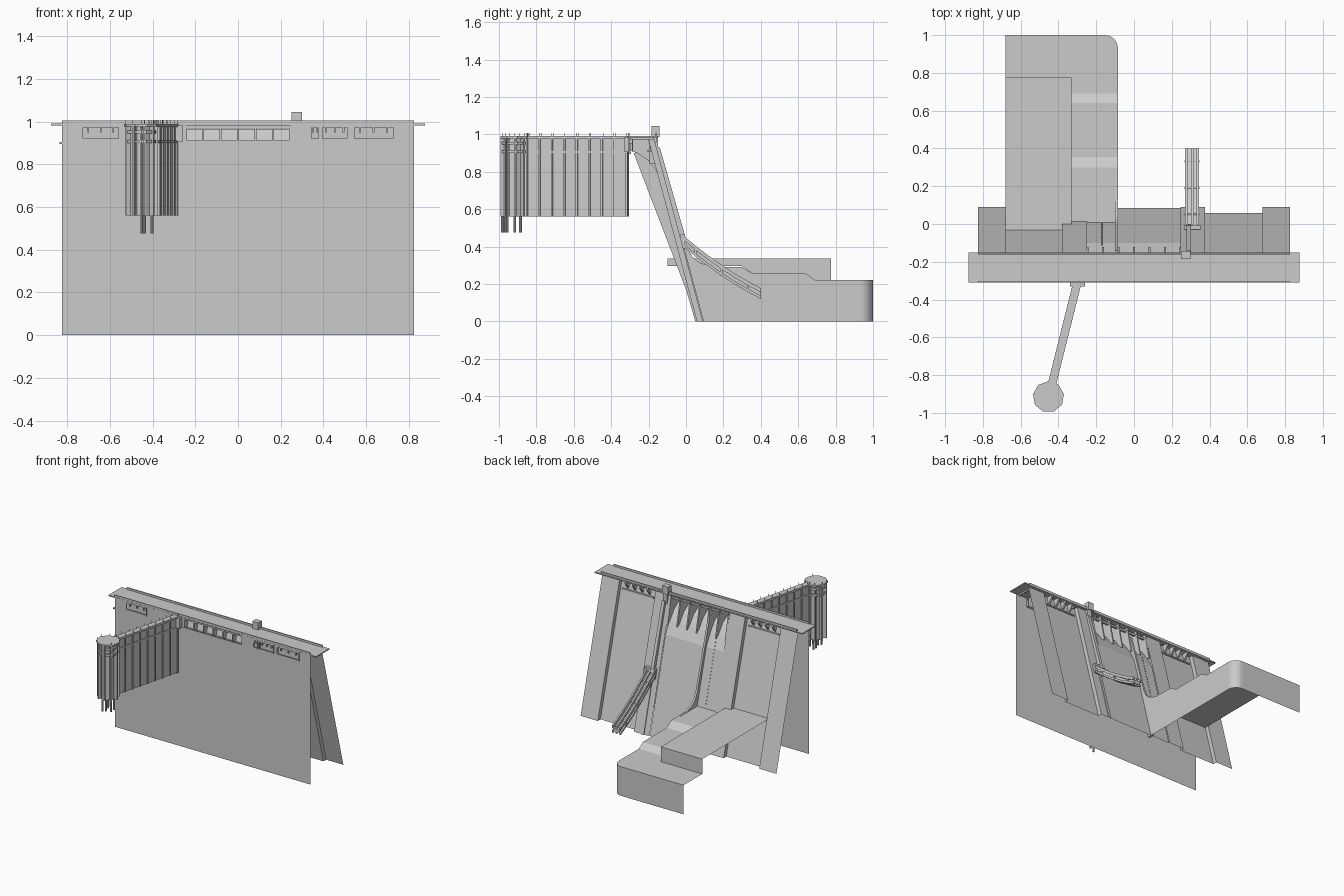
import bpy, math
from mathutils import Vector, Matrix


def mesh(name, verts, faces):
    m = bpy.data.meshes.new(name)
    m.from_pydata([tuple(v) for v in verts], [], faces)
    m.validate()
    o = bpy.data.objects.new(name, m)
    bpy.context.collection.objects.link(o)
    return o


BOX = [(0, 1, 3, 2), (4, 6, 7, 5), (0, 4, 5, 1), (2, 3, 7, 6), (0, 2, 6, 4), (1, 5, 7, 3)]


def boxes(name, items, mat=None):
    """Many boxes in one object, each (x0, x1, y0, y1, z0, z1)."""
    v, f = [], []
    for b in items:
        n = len(v)
        for x in b[0:2]:
            for y in b[2:4]:
                for z in b[4:6]:
                    p = Vector((x, y, z))
                    v.append(mat @ p if mat else p)
        f += [tuple(i + n for i in q) for q in BOX]
    return mesh(name, v, f)


def sheet(name, prof, x0, x1):
    """Open sheet: a (y, z) profile swept from x0 to x1."""
    v = [(x, y, z) for y, z in prof for x in (x0, x1)]
    return mesh(name, v, [(2*i, 2*i+1, 2*i+3, 2*i+2) for i in range(len(prof) - 1)])


def slab(name, prof, x0, x1):
    """Closed solid: a (y, z) polygon extruded from x0 to x1."""
    n = len(prof)
    v = [(x, y, z) for x in (x0, x1) for y, z in prof]
    f = [tuple(range(n)), tuple(range(2*n - 1, n - 1, -1))]
    f += [(i, i + n, (i+1) % n + n, (i+1) % n) for i in range(n)]
    return mesh(name, v, f)


def face_y(z, toe=0.09):
    return toe - 0.267 * z


# Upstream wall with gate and gallery openings
openings = [(-0.73, -0.555), (-0.245, 0.245), (0.34, 0.382), (0.39, 0.515), (0.54, 0.73)]
xs = sorted([-0.825, 0.825] + [x for o in openings for x in o])
zs = [0, 0.912, 0.985]
v = [(x, -0.305, z) for x in xs for z in zs]
f = []
for i in range(len(xs) - 1):
    for k in range(2):
        if k == 1 and (xs[i], xs[i+1]) in openings:
            continue
        a = i*3 + k
        f.append((a, a+3, a+4, a+1))
mesh("upstream_wall", v, f)

# Gallery windows: back plates, frames and hanging brackets
frames, fins = [], []
for a, b in openings:
    if a == -0.245:
        continue
    frames += [(a, b, -0.288, -0.284, 0.91, 0.985), (a, b, -0.309, -0.302, 0.912, 0.922),
               (a, b, -0.309, -0.302, 0.973, 0.985),
               (a, a+0.005, -0.309, -0.302, 0.915, 0.98), (b-0.005, b, -0.309, -0.302, 0.915, 0.98)]
    n = 3 if b - a > 0.1 else 2
    for i in range(n):
        x = a + (b - a)*(i + 0.5)/n
        fins.append((x-0.004, x+0.004, -0.306, -0.29, 0.95, 0.985))
boxes("gallery_frames", frames)
boxes("gallery_brackets", fins)

# Downstream face: alternating raised and recessed panels
for a, b in ((-0.825, -0.68), (-0.38, -0.25), (0.245, 0.375), (0.68, 0.825)):
    sheet("raised_panel", [(face_y(0), 0), (face_y(0.985), 0.985)], a, b)
for a, b in ((-0.68, -0.38), (0.375, 0.68)):
    sheet("recessed_panel", [(0.058, 0), (face_y(0.985, 0.058), 0.985)], a, b)
    for x in (a, b):
        mesh("recess_side", [(x, 0.058, 0), (x, 0.09, 0), (x, face_y(0.985), 0.985),
                             (x, face_y(0.985, 0.058), 0.985)], [(0, 1, 2, 3)])
    w = (b - a) / 5
    for i in range(1, 5):   # brackets under the deck on the back
        slab("downstream_bracket", [(-0.205, 0.985), (-0.155, 0.985), (-0.155, 0.965), (-0.19, 0.92)],
             a + w*i - 0.006, a + w*i + 0.006)
    boxes("downstream_ledge", [(a + 0.02, b - 0.02, -0.205, -0.175, 0.905, 0.915)])

# Spillway bed, side walls and pointed piers
sheet("spillway_bed", [(-0.303, 0.912), (-0.26, 0.9), (-0.20, 0.86), (-0.15, 0.79),
                       (face_y(0.7, 0.085), 0.7), (0.085, 0)], -0.25, 0.245)
pier = [(-0.30, 0.985), (-0.165, 0.985), (-0.15, 0.9), (-0.122, 0.77), (-0.15, 0.79), (-0.20, 0.86),
        (-0.26, 0.9), (-0.30, 0.912)]
for i in range(7):
    x = -0.245 + 0.49*i/6
    slab("gate_pier", pier, x - 0.005, x + 0.005)
for i in range(6):
    x = -0.24 + 0.49*i/6
    slab("spillway_gate", [(-0.27, 0.90), (-0.265, 0.90), (-0.245, 0.965), (-0.25, 0.965)], x, x + 0.072)
boxes("gate_beam", [(-0.245, 0.245, -0.3, -0.285, 0.968, 0.985), (-0.245, 0.245, -0.19, -0.175, 0.95, 0.965)])

# Inner web and training wall along the spillway edge
slab("training_wall", [(-0.28, 0.9), (-0.14, 0.9), (0.005, 0.40), (0.03, 0.35), (0.07, 0.315), (0.13, 0.295),
                       (0.24, 0.29), (0.24, 0.2), (0.09, 0), (0.05, 0), (0.0, 0.17)], -0.1, -0.085)
boxes("face_markers", [(-0.172, -0.168, face_y(z, 0.085), face_y(z, 0.085) + 0.006, z, z + 0.006)
                       for z in [0.32 + 0.025*i for i in range(18)]])

# Crest deck, parapets and side marker
boxes("crest_deck", [(-0.875, 0.875, -0.31, -0.15, 0.983, 0.991)])
boxes("parapet", [(-0.825, 0.825, -0.162, -0.154, 0.99, 1.006), (-0.825, 0.825, -0.309, -0.303, 0.99, 1.006)])
boxes("deck_joists", [(x - 0.004, x + 0.004, -0.3, -0.17, 0.972, 0.985)
                      for x in [-0.8 + 0.1*i for i in range(17)]])
boxes("side_marker", [(-0.835, -0.825, -0.31, -0.295, 0.895, 0.905)])

# Powerhouse: stepped open shell with one rounded corner, and upper hall
sheet("powerhouse_low_roof", [(-0.03, 0.29), (0.3, 0.29), (0.355, 0.255), (0.64, 0.255), (0.69, 0.222), (0.78, 0.222)],
      -0.33, -0.085)
corner = [(-0.155 + 0.07*math.cos(t), 0.93 + 0.07*math.sin(t)) for t in [math.pi/2*i/6 for i in range(7)]]
plan = [(-0.085, 0.69)] + corner + [(-0.68, 1.0)]
v = [(x, y, z) for x, y in plan for z in (0, 0.222)]
mesh("powerhouse_outer_wall", v, [(2*i, 2*i+2, 2*i+3, 2*i+1) for i in range(len(plan) - 1)])
roof = [(-0.68, 0.775), (-0.085, 0.775)] + corner + [(-0.68, 1.0)]
mesh("powerhouse_end_roof", [(x, y, 0.222) for x, y in roof], [tuple(range(len(roof)))])
side = [(0.09, 0), (0.69, 0), (0.69, 0.222), (0.64, 0.255), (0.355, 0.255), (0.3, 0.29), (0.01, 0.29)]
mesh("powerhouse_side_wall", [(-0.085, y, z) for y, z in side], [tuple(range(len(side)))])
sheet("upper_hall_roof", [(-0.1, 0.295), (-0.1, 0.335), (0.775, 0.335), (0.775, 0.222)], -0.68, -0.33)
mesh("upper_hall_side", [(-0.33, -0.1, 0.335), (-0.33, 0.775, 0.335), (-0.33, 0.775, 0.222), (-0.33, 0.69, 0.222),
                         (-0.33, 0.64, 0.255), (-0.33, 0.355, 0.255), (-0.33, 0.3, 0.295), (-0.33, -0.1, 0.295)],
     [tuple(range(8))])

# Lift shaft on the crest, track down the face and discharge chute
boxes("lift_shaft", [(0.25, 0.30, -0.185, -0.142, 0.985, 1.045), (0.265, 0.30, -0.195, -0.15, 0.84, 0.985)])
slab("face_track", [(-0.16, 0.93), (-0.14, 0.93), (0.0, 0.44), (-0.03, 0.44)], 0.278, 0.302)
slab("face_rib", [(face_y(0.45), 0.45), (face_y(0.45) + 0.006, 0.45), (0.096, 0), (0.09, 0)], 0.29, 0.31)
pts = [(-0.02 + 0.42*t, 0.455 - 0.36*t + 0.075*t*t) for t in [i/6 for i in range(7)]]


def strip(lo, hi):
    return [(y, z + hi) for y, z in pts] + [(y, z + lo) for y, z in reversed(pts)]


for x in (0.276, 0.308, 0.338):
    slab("chute_rail_upper", strip(-0.015, 0.008), x - 0.006, x + 0.006)
    slab("chute_rail_lower", strip(-0.05, -0.033), x - 0.006, x + 0.006)
slab("chute_bed", strip(-0.036, -0.014), 0.282, 0.332)
boxes("chute_head", [(0.265, 0.352, -0.03, -0.005, 0.39, 0.465)])
boxes("chute_clamps", [(0.268, 0.346, y - 0.005, y + 0.005, z - 0.05, z - 0.012) for y, z in pts[1::2]])

# Footbridge with ribbed curtain wall leading to the intake tower
start, end = Vector((-0.30, -0.31, 0)), Vector((-0.435, -0.85, 0))
d = end - start
L = d.length
M = Matrix.Translation(start) @ Matrix.Rotation(math.atan2(d.y, d.x), 4, 'Z')
boxes("bridge_deck", [(0, L, -0.022, 0.022, 0.975, 0.99)], M)
boxes("bridge_curtain", [(0, L, -0.012, 0.012, 0.56, 0.975)], M)
ribs, posts = [], []
for i in range(9):
    u = 0.004 + (L - 0.008)*i/8
    ribs.append((u - 0.005, u + 0.005, -0.02, 0.02, 0.56, 0.975))
    posts += [(u - 0.001, u + 0.001, s*0.02 - 0.001, s*0.02 + 0.001, 0.99, 1.007) for s in (-1, 1)]
boxes("bridge_ribs", ribs, M)
boxes("bridge_beams", [(0, L, -0.018, 0.018, 0.9, 0.912)], M)
boxes("bridge_rail_posts", posts, M)
boxes("bridge_landing", [(-0.34, -0.26, -0.33, -0.30, 0.905, 0.985)])


def prism(name, n, r, z0, z1, c):
    bpy.ops.mesh.primitive_cylinder_add(vertices=n, radius=r, depth=z1 - z0, location=(c[0], c[1], (z0 + z1)/2))
    bpy.context.object.name = name


# Intake tower: core, ring beams, fins and long columns
c = (-0.453, -0.915)
prism("tower_cap", 9, 0.083, 0.978, 0.99, c)
prism("tower_core", 9, 0.058, 0.56, 0.978, c)
for z in (0.9, 0.945):
    prism("tower_ring", 9, 0.074, z, z + 0.014, c)
fins, rails = [], []
for i in range(9):
    R = Matrix.Translation((c[0], c[1], 0)) @ Matrix.Rotation(2*math.pi*i/9, 4, 'Z')
    boxes("tower_fin", [(0.05, 0.078, -0.005, 0.005, 0.56, 0.978)], R)
    boxes("tower_rail_post", [(0.077, 0.079, -0.001, 0.001, 0.99, 1.007)], R)
for x, y in ((0.0, -0.066), (0.05, -0.04), (0.0, 0.0), (0.05, 0.0), (0.015, -0.05), (0.0, 0.03)):
    prism("tower_column", 8, 0.007, 0.475, 0.975, (c[0] + x, c[1] + y))
